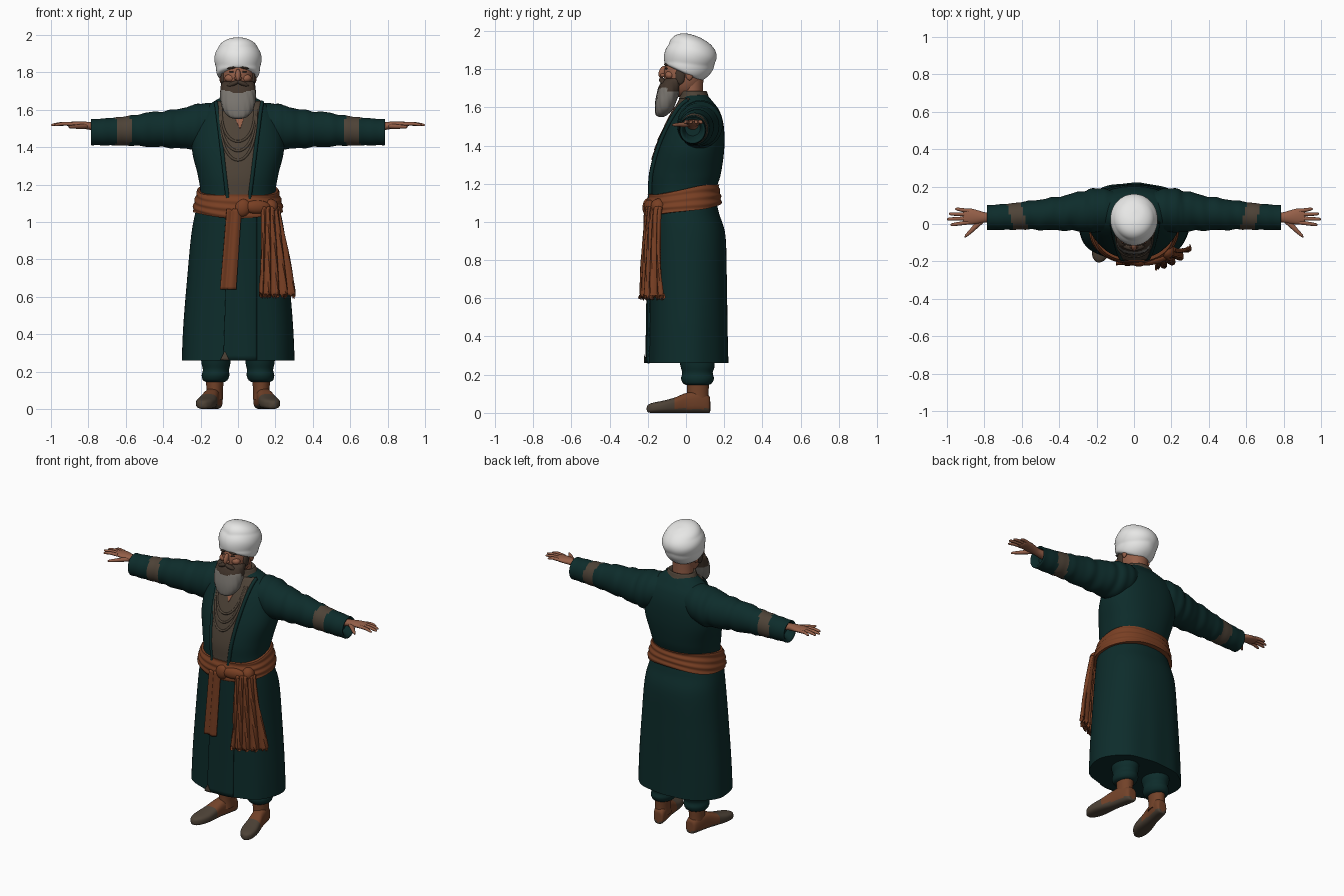
import bpy, bmesh, math
from mathutils import Vector, Matrix

if "Cube" in bpy.data.objects:
    bpy.data.objects.remove(bpy.data.objects["Cube"])


def material(name, r, g, b):
    m = bpy.data.materials.new(name)
    m.use_nodes = True
    m.diffuse_color = (r, g, b, 1)
    bsdf = m.node_tree.nodes["Principled BSDF"]
    bsdf.inputs["Base Color"].default_value = (r, g, b, 1)
    bsdf.inputs["Roughness"].default_value = 0.8
    return m


TEAL = material("dark teal cloth", 0.004, 0.025, 0.024)
RUST = material("rust cloth", 0.19, 0.05, 0.017)
SKIN = material("skin", 0.3, 0.115, 0.065)
TAUPE = material("taupe cloth", 0.075, 0.055, 0.038)
WHITE = material("white cloth", 0.8, 0.8, 0.79)
GREY = material("grey beard", 0.2, 0.185, 0.165)
DARK = material("dark hair", 0.055, 0.036, 0.025)
LEATHER = material("brown leather", 0.17, 0.055, 0.022)


def finish(name, bm, mats, mirror=False, rule=None, thick=0):
    bmesh.ops.recalc_face_normals(bm, faces=bm.faces[:])
    if rule:
        for f in bm.faces:
            f.material_index = int(rule(f.calc_center_median()))
    me = bpy.data.meshes.new(name)
    bm.to_mesh(me)
    bm.free()
    ob = bpy.data.objects.new(name, me)
    bpy.context.collection.objects.link(ob)
    for m in mats:
        me.materials.append(m)
    if thick:
        mod = ob.modifiers.new("Thickness", "SOLIDIFY")
        mod.thickness, mod.offset = thick, 0
    if mirror:
        ob.modifiers.new("Mirror", "MIRROR")
    return ob


def smooth_keys(keys, steps):
    """Catmull-Rom interpolation of ring descriptions."""
    out = []
    for i in range(len(keys) - 1):
        a, b, c, d = (keys[min(max(i + j, 0), len(keys) - 1)] for j in (-1, 0, 1, 2))
        for s in range(steps):
            t = s / steps
            out.append([q + 0.5 * t * (r - p + t * (2 * p - 5 * q + 4 * r - e + t * (3 * (q - r) + e - p)))
                        for p, q, r, e in zip(a, b, c, d)])
    return out + [list(keys[-1])]


def spow(v, p):
    return math.copysign(abs(v) ** (2 / p), v)


def ring_point(axis, key, a, p, off=0):
    t, cu, ru, cv, rv = key
    u, v = cu + (ru + off) * spow(math.cos(a), p), cv + (rv + off) * spow(math.sin(a), p)
    return Vector({"z": (u, v, t), "x": (t, v, u), "y": (u, t, v)}[axis])


def loft(name, axis, keys, mats, n=32, p=2, steps=5, warp=None, **kw):
    """Skin rings of (position, centre u, radius u, centre v, radius v) along an axis."""
    bm = bmesh.new()
    rings = []
    for key in smooth_keys(keys, steps):
        pts = [ring_point(axis, key, math.tau * i / n, p) for i in range(n)]
        rings.append([bm.verts.new(warp(q) if warp else q) for q in pts])
    for a, b in zip(rings, rings[1:]):
        for i in range(n):
            bm.faces.new((a[i], a[(i + 1) % n], b[(i + 1) % n], b[i]))
    bm.faces.new(rings[0])
    bm.faces.new(rings[-1])
    return finish(name, bm, mats, **kw)


def blob(name, loc, size, mat, rot=(0, 0, 0), mirror=False):
    bm = bmesh.new()
    spin = Matrix.Identity(3)
    for ang, ax in zip(rot, "XYZ"):
        spin = Matrix.Rotation(ang, 3, ax) @ spin
    m = Matrix.Translation(loc) @ spin.to_4x4() @ Matrix.Diagonal((*size, 1))
    bmesh.ops.create_uvsphere(bm, u_segments=24, v_segments=14, radius=1, matrix=m)
    return finish(name, bm, [mat], mirror=mirror)


# Robe body
BODY = [(.26, 0, .3, .01, .21), (.45, 0, .292, .01, .206), (.7, 0, .272, .01, .203),
        (.93, 0, .25, .008, .198), (1.05, 0, .228, -.008, .18), (1.15, 0, .202, -.015, .17),
        (1.25, 0, .215, 0, .182), (1.38, 0, .245, .025, .175), (1.5, 0, .238, .048, .15),
        (1.58, 0, .205, .058, .118), (1.63, 0, .15, .055, .085), (1.67, 0, .085, .045, .06)]
DENSE = smooth_keys(BODY, 8)


def folds(v):
    a = math.atan2(v.y, v.x)
    k = 1 + 0.016 * math.sin(9 * a + 0.6) * max(0, 1 - v.z)
    return Vector((v.x * k, v.y * k, v.z))


loft("robe_body", "z", BODY, [TEAL], n=72, p=2.3, steps=8, warp=folds)


def body_key(z):
    z = min(max(z, DENSE[0][0]), DENSE[-1][0])
    for a, b in zip(DENSE, DENSE[1:]):
        if z <= b[0]:
            t = (z - a[0]) / (b[0] - a[0])
            return [p + (q - p) * t for p, q in zip(a, b)]
    return DENSE[-1]


def on_front(x, z, off):
    key = body_key(z)
    c = max(-1, min(1, x / key[2]))
    return folds(ring_point("z", key, -math.acos(math.copysign(abs(c) ** 1.15, c)), 2.3, off))


def patch(name, mat, top, bottom, off, cols=16, rows=30, thick=.008, fringe=0):
    """Cloth lying on the robe front; top and bottom are (z, left x, right x)."""
    bm = bmesh.new()
    grid = []
    for r in range(rows + 1):
        t = r / rows
        z, x0, x1 = (p + (q - p) * t for p, q in zip(top, bottom))
        row = []
        for c in range(cols + 1):
            s = c / cols
            v = on_front(x0 + (x1 - x0) * s, z, off(s, t))
            v.z = z + (fringe * (c % 2) if r == rows else 0)
            row.append(bm.verts.new(v))
        grid.append(row)
    for a, b in zip(grid, grid[1:]):
        for i in range(cols):
            bm.faces.new((a[i], a[i + 1], b[i + 1], b[i]))
    return finish(name, bm, [mat], thick=thick)


def cord(name, pts, radius, mat):
    cu = bpy.data.curves.new(name, "CURVE")
    cu.dimensions, cu.bevel_depth, cu.bevel_resolution = "3D", radius, 3
    sp = cu.splines.new("POLY")
    sp.points.add(len(pts) - 1)
    for q, v in zip(sp.points, pts):
        q.co = (*v, 1)
    sp.use_smooth = True
    cu.materials.append(mat)
    bpy.context.collection.objects.link(bpy.data.objects.new(name, cu))


# Inner garment, lapels and draped neckline
patch("inner_garment", TAUPE, (1.645, -.11, .12), (1.1, -.05, .055), lambda s, t: .007)
for side, x0, x1 in (("right", -.112, -.05), ("left", .122, .056)):
    cord(side + "_lapel", [on_front(x0 + (x1 - x0) * i / 30, 1.64 - .54 * i / 30, .007) for i in range(31)], .011, TEAL)
for i, (w, low) in enumerate(((.085, 1.43), (.09, 1.38), (.095, 1.33))):
    arc = [math.pi * j / 24 for j in range(25)]
    cord("neckline_drape_%d" % (i + 1), [on_front(w * math.cos(a), 1.6 - (1.6 - low) * math.sin(a) ** .8, .01)
                                         for a in arc], .007, TAUPE)
patch("throat", SKIN, (1.6, -.035, .045), (1.5, .008, .012), lambda s, t: .012, rows=8, thick=.004)
loft("collar", "z", [(1.63, 0, .115, .045, .085), (1.66, 0, .1, .042, .075), (1.685, 0, .085, .038, .068),
                     (1.67, 0, .06, .035, .05)], [TAUPE])

# Overlapping skirt front with a glimpse of lining at the hem
patch("skirt_overlap", TEAL, (1.06, -.05, .1), (.26, -.075, .1), lambda s, t: .012 * (1 - s))
patch("hem_lining", TAUPE, (.305, -.068, -.064), (.262, -.088, -.045), lambda s, t: .019, cols=4, rows=4, thick=.004)


# Sash wound about the waist, lower in front
def sash_wrap(v):
    h = v.z
    key = body_key(1.115 + h)
    a = math.atan2(v.y, v.x)
    bulge = .012 + .012 * math.cos(h / .056 * 1.3) + .003 * math.sin(h * 170 + 2 * a)
    q = ring_point("z", key, a, 2.3, bulge)
    q.z = 1.115 + h * (1 + .1 * math.sin(3 * a)) + .16 * q.y
    return q


loft("sash", "z", [(h * .0115, 0, 1, 0, 1) for h in range(-5, 6)], [RUST], n=72, steps=2, warp=sash_wrap)
blob("sash_knot", (.025, -.2, 1.075), (.042, .028, .048), RUST, (0, .3, 0))
blob("sash_loop", (.1, -.192, 1.08), (.075, .026, .036), RUST, (0, 0, .2))
blob("sash_side_knot", (.175, -.145, 1.08), (.04, .04, .042), RUST)
patch("sash_short_tail", RUST, (1.07, -.055, .015), (.64, -.088, -.012),
      lambda s, t: .018 + .006 * math.cos(s * 9), thick=.018)
patch("sash_fringed_tail", RUST, (1.08, .115, .19), (.595, .1, .255),
      lambda s, t: .03 + .014 * t + (.006 + .01 * t) * math.sin(s * 26 + 2 * t), cols=40, thick=.022, fringe=.03)


# Sleeves with a contrasting band
def rumple(v):
    k = 1 + .03 * math.sin(v.x * 55 + v.y * 16) * (.25 < v.x < .57) + .015 * math.sin(v.x * 90)
    return Vector((v.x, .05 + (v.y - .05) * k, 1.49 + (v.z - 1.49) * k))


loft("sleeve", "x", [(.06, 1.54, .09, .07, .09), (.14, 1.525, .11, .075, .11), (.21, 1.51, .122, .073, .118),
                     (.28, 1.502, .112, .068, .108), (.36, 1.497, .1, .06, .095), (.47, 1.494, .092, .052, .084),
                     (.58, 1.488, .08, .045, .075), (.67, 1.483, .074, .039, .07), (.76, 1.48, .07, .035, .067),
                     (.785, 1.48, .068, .035, .065), (.78, 1.482, .055, .035, .052), (.74, 1.49, .04, .035, .04)],
     [TEAL, TAUPE], n=36, steps=8, warp=rumple, mirror=True,
     rule=lambda c: .585 < c.x - .25 * (c.y - .04) < .662)

# Hands
loft("palm", "x", [(.73, 1.505, .024, .035, .03), (.79, 1.513, .021, .035, .027), (.83, 1.518, .019, .037, .035),
                   (.87, 1.521, .016, .04, .042), (.905, 1.522, .012, .04, .04), (.915, 1.522, .006, .04, .03)],
     [SKIN], n=20, mirror=True)
for finger, y0, y1, tip in (("index", .008, -.004, .982), ("middle", .03, .026, 1.0),
                            ("ring", .051, .054, .99), ("little", .071, .08, .957)):
    loft(finger + "_finger", "x", [(.885, 1.523, .01, y0, .011), ((.885 + tip) / 2, 1.525, .0095, (y0 + y1) / 2, .01),
                                   (tip - .01, 1.519, .007, y1, .008), (tip, 1.517, .001, y1, .001)],
         [SKIN], n=12, steps=3, mirror=True)
loft("thumb", "x", [(.8, 1.512, .012, .025, .014), (.84, 1.51, .013, -.005, .02), (.875, 1.509, .01, -.04, .015),
                    (.9, 1.508, .007, -.063, .009), (.906, 1.508, .001, -.068, .001)], [SKIN], n=12, mirror=True)

# Head and face
loft("neck", "z", [(1.58, 0, .075, .035, .06), (1.66, 0, .066, .03, .058), (1.76, 0, .068, .03, .062)], [SKIN])
blob("head", (0, -.01, 1.775), (.086, .106, .125), SKIN)
blob("nose", (0, -.122, 1.785), (.015, .02, .034), SKIN, (-.35, 0, 0))
blob("nostril", (.011, -.122, 1.768), (.01, .013, .009), SKIN, mirror=True)
blob("ear", (.089, .018, 1.775), (.011, .02, .034), SKIN, mirror=True)
blob("cheek", (.042, -.085, 1.768), (.03, .025, .022), SKIN, mirror=True)
blob("eye", (.034, -.103, 1.803), (.014, .006, .005), DARK, (0, 0, .3), mirror=True)
blob("eyebrow", (.036, -.106, 1.823), (.024, .008, .006), DARK, (0, .15, .3), mirror=True)
blob("sideburn", (.08, -.03, 1.765), (.013, .026, .045), DARK, mirror=True)
blob("moustache", (.028, -.122, 1.738), (.036, .017, .013), DARK, (0, .4, .3), mirror=True)


def strands(v):
    a = math.atan2(v.y + .09, v.x)
    k = 1 + .02 * math.sin(17 * a + v.z * 25)
    return Vector((v.x * k, -.09 + (v.y + .09) * k, v.z))


loft("beard", "z", [(1.55, 0, .012, -.13, .012), (1.56, 0, .045, -.128, .03), (1.59, 0, .075, -.115, .047),
                    (1.63, 0, .09, -.105, .055), (1.675, 0, .095, -.092, .06), (1.705, 0, .094, -.082, .062),
                    (1.735, 0, .09, -.068, .06), (1.75, 0, .082, -.055, .052)],
     [GREY, DARK], n=48, p=2.3, warp=strands, rule=lambda c: c.z > 1.685 + .25 * abs(c.x) * (c.y < -.1))


# Turban, tipped back, with crossing wraps
def wrap_cloth(v):
    a = abs(math.atan2(v.x, -v.y))
    wave = abs(math.sin(v.z * 30 - 1.1 * a + .5))
    k = .975 + .045 * wave
    return Matrix.Rotation(-.43, 3, "X") @ Vector((v.x * k, v.y * k, v.z)) + Vector((0, 0, 1.79))


loft("turban", "z", [(-.015, 0, .09, -.01, .095), (-.005, 0, .108, -.01, .113), (.035, 0, .12, -.01, .128),
                     (.08, 0, .124, -.01, .134), (.125, 0, .118, -.01, .127), (.16, 0, .094, -.01, .104),
                     (.182, 0, .055, -.01, .062), (.19, 0, .004, -.01, .004)],
     [WHITE], n=64, steps=6, warp=wrap_cloth)


# Trouser cuffs and shoes
def turn_out(v):
    return Vector((v.x + (.1 - v.y) * .2, v.y, v.z))


loft("trouser_leg", "z", [(.145, .122, .05, .06, .055), (.155, .122, .066, .06, .075), (.18, .12, .074, .06, .086),
                          (.21, .118, .07, .06, .08), (.25, .118, .078, .06, .09), (.32, .118, .08, .05, .09)],
     [TEAL], mirror=True)
loft("shoe_shaft", "z", [(.05, .125, .045, .06, .06), (.1, .125, .044, .062, .056), (.18, .122, .05, .062, .06)],
     [LEATHER], mirror=True)
loft("shoe", "y", [(.127, .122, .012, .035, .025), (.12, .122, .034, .045, .045), (.07, .122, .043, .057, .057),
                   (0, .124, .043, .052, .052), (-.06, .126, .049, .04, .04), (-.12, .126, .053, .032, .032),
                   (-.17, .126, .043, .027, .027), (-.198, .126, .022, .023, .02), (-.206, .126, .004, .022, .005)],
     [LEATHER, TAUPE], p=2.8, warp=turn_out, mirror=True, rule=lambda c: c.y < -.055 or c.z < .022)

# Smooth shading with kept creases
bpy.ops.object.select_all(action="DESELECT")
for ob in bpy.context.scene.objects:
    if ob.type == "MESH":
        ob.select_set(True)
        bpy.context.view_layer.objects.active = ob
bpy.ops.object.shade_smooth_by_angle(angle=math.radians(40))
